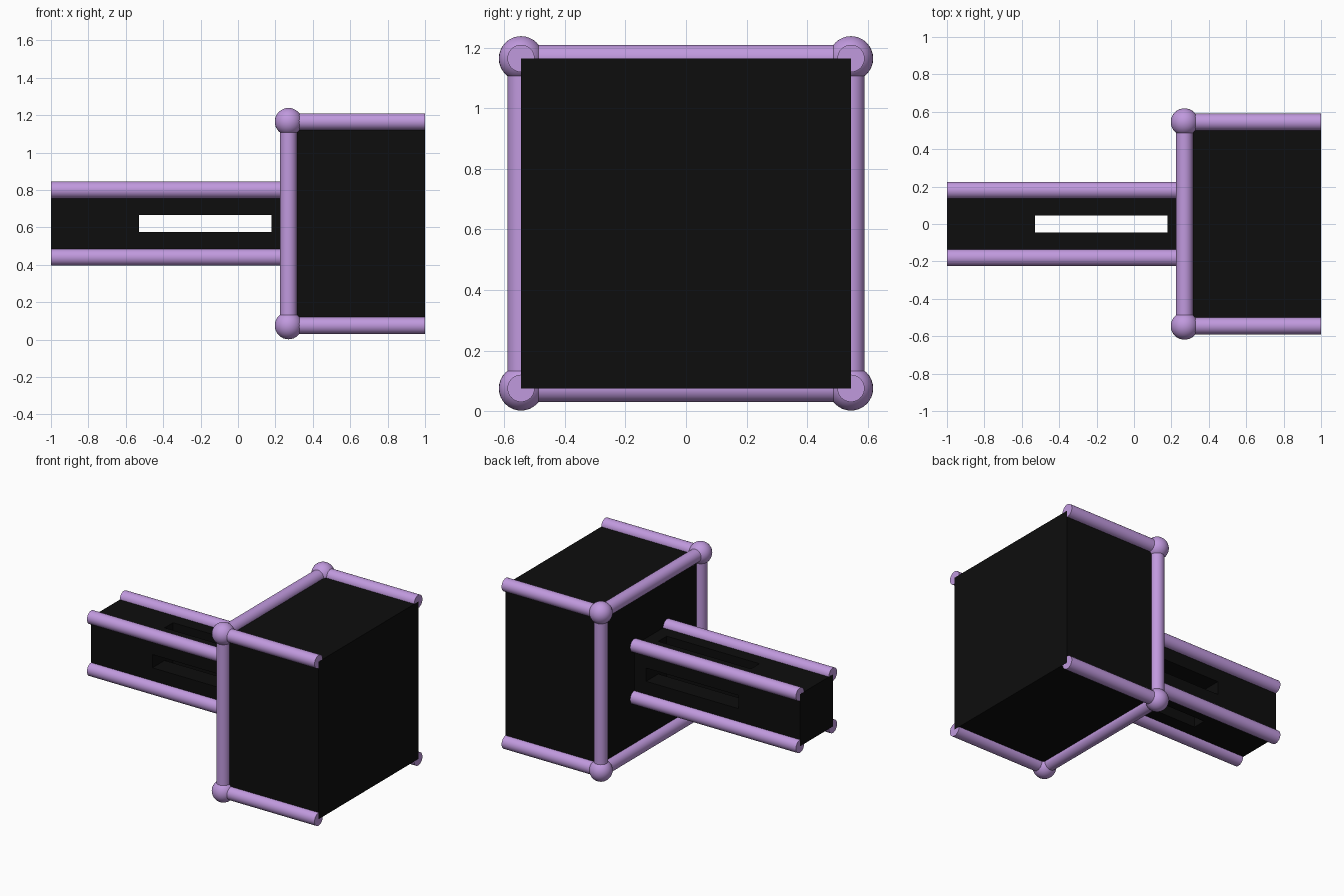
import bpy
from mathutils import Vector

if "Cube" in bpy.data.objects:
    bpy.data.objects.remove(bpy.data.objects["Cube"])

CZ = 0.62                    # height of the centre axis
HEAD, ARM = 0.545, 0.18      # half widths of the two boxes
X0 = 0.27                    # plane of the corner frame
ROD, BALL = 0.045, 0.0735


def material(name, rgb):
    m = bpy.data.materials.new(name)
    m.diffuse_color = (*rgb, 1)
    m.use_nodes = True
    m.node_tree.nodes["Principled BSDF"].inputs["Base Color"].default_value = m.diffuse_color
    return m


lilac = material("lilac", (0.53, 0.32, 0.73))
black = material("black", (0.004, 0.004, 0.004))


def box(name, lo, hi):
    lo, hi = Vector(lo), Vector(hi)
    bpy.ops.mesh.primitive_cube_add(size=1, location=(lo + hi) / 2)
    o = bpy.context.object
    o.name = name
    o.scale = hi - lo
    bpy.ops.object.transform_apply(location=False, rotation=False, scale=True)
    o.data.materials.append(black)
    return o


def rod(name, a, b):
    a, b = Vector(a), Vector(b)
    d = b - a
    bpy.ops.mesh.primitive_cylinder_add(vertices=32, radius=ROD, depth=d.length, location=(a + b) / 2)
    o = bpy.context.object
    o.name = name
    o.rotation_euler = d.to_track_quat('Z', 'Y').to_euler()
    o.data.materials.append(lilac)
    bpy.ops.object.shade_smooth_by_angle()


# Large head block and narrow arm block
box("head_block", (X0, -HEAD, CZ - HEAD), (1, HEAD, CZ + HEAD))
arm = box("arm_block", (-1, -ARM, CZ - ARM), (X0, ARM, CZ + ARM))

# Slots cut through the arm, sideways and vertically
S = 0.046
for name, hy, hz in (("side_slot_cutter", 0.4, S), ("vertical_slot_cutter", S, 0.4)):
    c = box(name, (-0.53, -hy, CZ - hz), (0.18, hy, CZ + hz))
    c.hide_render = True
    c.hide_set(True)
    mod = arm.modifiers.new(name, 'BOOLEAN')
    mod.operation = 'DIFFERENCE'
    mod.solver = 'EXACT'
    mod.object = c

# Rods along the edges of both blocks, with balls at the frame corners
for sy in (-1, 1):
    for sz in (-1, 1):
        y, z = sy * HEAD, CZ + sz * HEAD
        rod("head_rail", (X0, y, z), (0.9995, y, z))
        rod("arm_rail", (-0.9995, sy * ARM, CZ + sz * ARM), (X0, sy * ARM, CZ + sz * ARM))
        bpy.ops.mesh.primitive_uv_sphere_add(segments=32, ring_count=16, radius=BALL, location=(X0, y, z))
        ball = bpy.context.object
        ball.name = "corner_ball"
        ball.data.materials.append(lilac)
        bpy.ops.object.shade_smooth()

# Square frame between the balls
for s in (-1, 1):
    rod("frame_upright", (X0, s * HEAD, CZ - HEAD), (X0, s * HEAD, CZ + HEAD))
    rod("frame_crossbar", (X0, -HEAD, CZ + s * HEAD), (X0, HEAD, CZ + s * HEAD))
